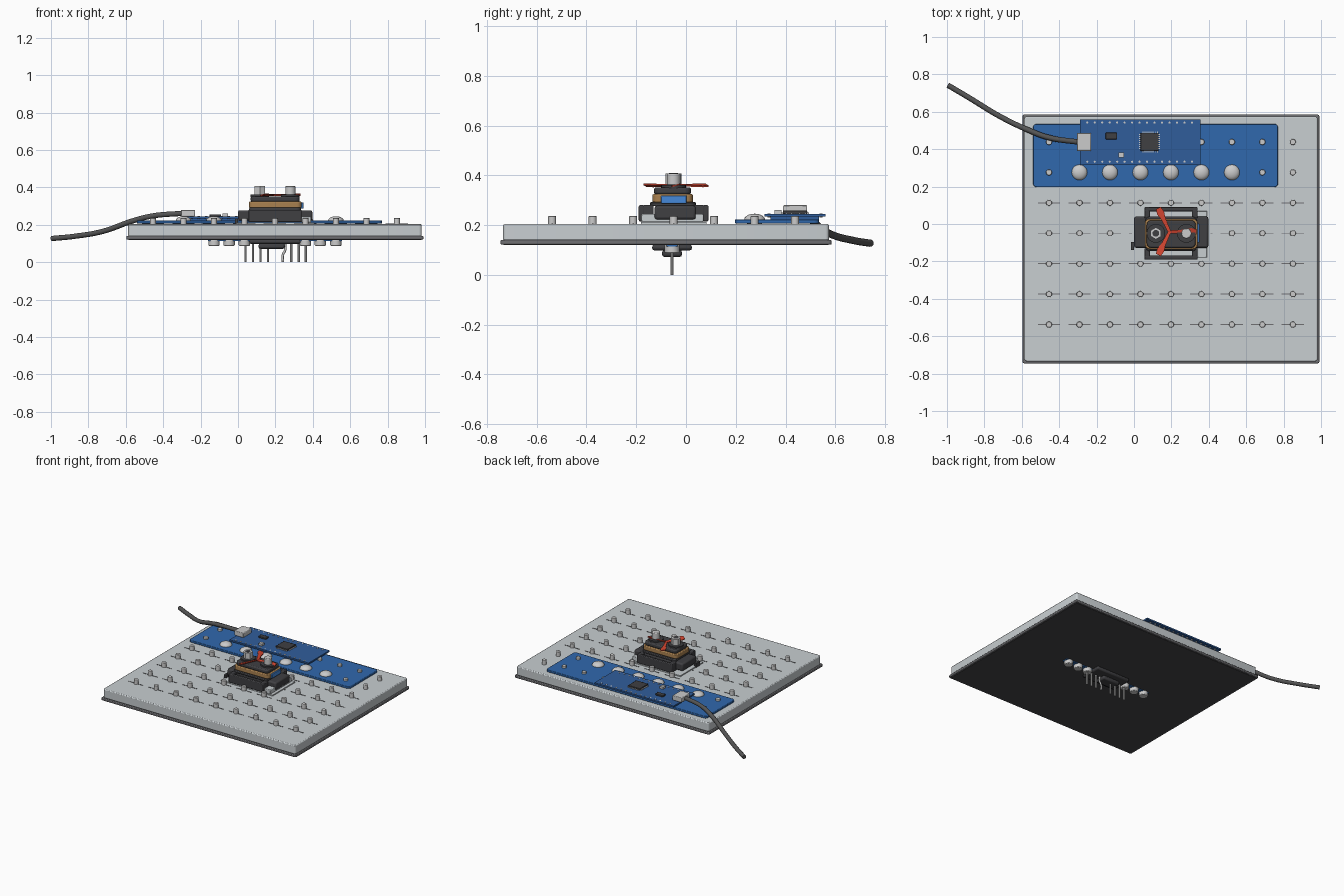
import bpy, bmesh, math
from mathutils import Matrix, Vector

if "Cube" in bpy.data.objects:
    bpy.data.objects.remove(bpy.data.objects["Cube"])

MATS = {}
COL = {"light": (0.58, 0.62, 0.64), "dark": (0.05, 0.05, 0.055), "rim": (0.16, 0.16, 0.17),
       "blue": (0.03, 0.14, 0.42), "pcb": (0.03, 0.11, 0.33), "tan": (0.40, 0.22, 0.08),
       "red": (0.65, 0.06, 0.03), "cable": (0.09, 0.09, 0.09), "metal": (0.55, 0.55, 0.55),
       "under": (0.06, 0.06, 0.065), "sky": (0.06, 0.25, 0.7)}


def mat(key):
    if key not in MATS:
        MATS[key] = bpy.data.materials.new(key)
        MATS[key].diffuse_color = (*COL[key], 1)
    return MATS[key]


def finish(name, bm, color, bevel=0.0, segs=2):
    me = bpy.data.meshes.new(name)
    bmesh.ops.recalc_face_normals(bm, faces=bm.faces)
    bm.to_mesh(me)
    bm.free()
    ob = bpy.data.objects.new(name, me)
    bpy.context.collection.objects.link(ob)
    me.materials.append(mat(color))
    if bevel:
        m = ob.modifiers.new("bevel", "BEVEL")
        m.width, m.segments = bevel, segs
    bpy.ops.object.select_all(action="DESELECT")
    ob.select_set(True)
    bpy.context.view_layer.objects.active = ob
    bpy.ops.object.shade_smooth_by_angle(angle=math.radians(35))
    return ob


def boxes(name, items, color, bevel=0.0):
    """Each item is x0, x1, y0, y1, z0, z1."""
    bm = bmesh.new()
    for x0, x1, y0, y1, z0, z1 in items:
        m = Matrix.Translation(((x0 + x1) / 2, (y0 + y1) / 2, (z0 + z1) / 2))
        bmesh.ops.create_cube(bm, size=1, matrix=m @ Matrix.Diagonal((x1 - x0, y1 - y0, z1 - z0, 1)))
    return finish(name, bm, color, bevel)


def pegs(name, points, r, z0, z1, color, top=None, n=16, bevel=0.0):
    bm = bmesh.new()
    for x, y in points:
        bmesh.ops.create_cone(bm, cap_ends=True, segments=n, radius1=r, radius2=r if top is None else top,
                              depth=z1 - z0, matrix=Matrix.Translation((x, y, (z0 + z1) / 2)))
    return finish(name, bm, color, bevel)


def slab(name, x0, x1, y0, y1, z0, z1, r, color, bevel=0.0):
    """Plate with rounded corners in plan."""
    bm = bmesh.new()
    vs = []
    for k, (cx, cy) in enumerate([(x1 - r, y1 - r), (x0 + r, y1 - r), (x0 + r, y0 + r), (x1 - r, y0 + r)]):
        for i in range(5):
            a = math.pi / 2 * (k + i / 4)
            vs.append(bm.verts.new((cx + r * math.cos(a), cy + r * math.sin(a), z0)))
    f = bm.faces.new(vs)
    ext = bmesh.ops.extrude_face_region(bm, geom=[f])["geom"]
    bmesh.ops.translate(bm, vec=(0, 0, z1 - z0), verts=[v for v in ext if isinstance(v, bmesh.types.BMVert)])
    return finish(name, bm, color, bevel)


def tube(name, pts, r, color):
    cu = bpy.data.curves.new(name, "CURVE")
    cu.dimensions = "3D"
    cu.bevel_depth, cu.bevel_resolution, cu.use_fill_caps = r, 3, True
    sp = cu.splines.new("BEZIER")
    sp.bezier_points.add(len(pts) - 1)
    for b, p in zip(sp.bezier_points, pts):
        b.co = p
        b.handle_left_type = b.handle_right_type = "AUTO"
    ob = bpy.data.objects.new(name, cu)
    bpy.context.collection.objects.link(ob)
    cu.materials.append(mat(color))
    return ob


MX, MY = 0.197, -0.05          # motor centre
XS = [-0.4545 + 0.163 * i for i in range(9)]
YS = [0.4385 - 0.1627 * j for j in range(7)]

# Base board: dark skirt, light plate, underside
slab("board_skirt", -0.597, 0.992, -0.745, 0.585, 0.122, 0.14, 0.012, "rim", 0.004)
slab("board_plate", -0.587, 0.982, -0.735, 0.575, 0.138, 0.204, 0.015, "light", 0.006)
boxes("board_underside", [(-0.585, 0.98, -0.733, 0.573, 0.12, 0.124)], "under")

# Board pegs and the small ridges beside them
in_blue = {(0, 0), (7, 0), (5, 0), (6, 0), (0, 1), (7, 1)}
free, ridges = [], []
for i, x in enumerate(XS):
    for j, y in enumerate(YS):
        covered = j < 2 and i < 8
        if covered and (i, j) not in in_blue or (i, j) == (4, 3):
            continue
        free.append((x, y))
        if not covered and j > 1:
            ridges += [(x + s * 0.038 - 0.022, x + s * 0.038 + 0.022, y - 0.0025, y + 0.0025, 0.203, 0.206)
                       for s in (-1, 1)]
pegs("board_pegs", free, 0.016, 0.2, 0.237, "metal", bevel=0.003)
boxes("peg_ridges", ridges, "rim")

# Controller base with snap domes
slab("controller_base", -0.54, 0.77, 0.197, 0.535, 0.207, 0.223, 0.02, "blue", 0.003)
snap_pts = [(x, YS[1]) for x in XS[1:7]]
bm = bmesh.new()
for x, y in snap_pts:
    bmesh.ops.create_uvsphere(bm, u_segments=20, v_segments=10, radius=1,
                              matrix=Matrix.Translation((x, y, 0.222)) @ Matrix.Diagonal((0.042, 0.042, 0.024, 1)))
finish("snap_domes", bm, "metal")

# Circuit board, its pin rows and chips
boxes("pcb_spacer", [(-0.26, 0.33, 0.34, 0.535, 0.222, 0.235)], "pcb")
boxes("circuit_board", [(-0.29, 0.355, 0.315, 0.56, 0.234, 0.245)], "pcb")
pegs("pcb_pin_rows", [(-0.25 + 0.04 * i, y) for i in range(15) for y in (0.333, 0.542)],
     0.006, 0.23, 0.247, "metal", n=8)
boxes("chips", [(0.035, 0.132, 0.39, 0.487, 0.244, 0.258), (-0.152, -0.09, 0.453, 0.488, 0.244, 0.256)], "dark", 0.003)
legs = [(0.045 + 0.011 * i, 0.05 + 0.011 * i, 0.382, 0.495, 0.244, 0.25) for i in range(8)]
legs += [(0.027, 0.14, 0.40 + 0.011 * i, 0.405 + 0.011 * i, 0.244, 0.25) for i in range(8)]
boxes("chip_legs", legs, "metal")
boxes("small_button", [(-0.082, -0.053, 0.355, 0.383, 0.244, 0.26)], "metal")

# Plug and cable
boxes("cable_plug", [(-0.305, -0.23, 0.39, 0.487, 0.245, 0.28)], "metal", 0.004)
tube("cable", [(-0.29, 0.437, 0.262), (-0.455, 0.462, 0.248), (-0.56, 0.50, 0.222), (-0.72, 0.577, 0.166),
               (-0.88, 0.674, 0.138), (-0.995, 0.742, 0.127)], 0.0145, "cable")

# Motor unit: pale tray, black base with slotted side frames
boxes("motor_tray", [(-0.012, 0.408, -0.18, 0.083, 0.203, 0.212)], "light")
boxes("motor_tray_ends", [(x, x + 0.05, -0.18, 0.07, 0.212, 0.244) for x in (0.34,)], "light", 0.004)
boxes("motor_base", [(0.0, 0.397, -0.127, 0.04, 0.222, 0.278)], "dark", 0.01)
frame = []
for s in (-1, 1):
    for a, b, c, d in [(0.118, 0.14, 0.055, 0.34), (0.08, 0.125, 0.055, 0.085), (0.08, 0.125, 0.31, 0.34)]:
        y0, y1 = sorted((MY + s * a, MY + s * b))
        frame.append((c, d, y0, y1, 0.215, 0.28))
boxes("motor_side_frames", frame, "dark", 0.005)
boxes("motor_clip", [(-0.017, 0.0, -0.14, -0.095, 0.205, 0.235)], "dark")

# Motor body layers
slab("motor_lower_body", 0.06, 0.337, -0.145, 0.04, 0.276, 0.292, 0.025, "dark", 0.004)
slab("motor_tan_band", 0.058, 0.34, -0.135, 0.028, 0.29, 0.325, 0.025, "tan", 0.006)
boxes("motor_terminal", [(0.325, 0.35, -0.10, 0.002, 0.287, 0.319)], "sky", 0.003)
slab("motor_upper_body", 0.068, 0.33, -0.128, 0.02, 0.323, 0.352, 0.025, "dark", 0.008)

# Three-bladed propeller, slightly twisted
bm = bmesh.new()
hub = Vector((0.19, -0.042, 0.357))
for tip, tz in [((0.13, 0.085), 0), ((0.13, -0.165), 0), ((0.335, -0.042), 0)]:
    d = Vector((tip[0] - hub.x, tip[1] - hub.y, 0))
    n = Vector((-d.y, d.x, 0)).normalized()
    pts = [hub + d * t + n * w + Vector((0, 0, w * 0.25)) for t, w in
           [(0, -0.008), (0.55, -0.012), (0.8, -0.02), (1, -0.014), (1, 0.014), (0.8, 0.02), (0.55, 0.012), (0, 0.008)]]
    lo = [bm.verts.new(p) for p in pts]
    f = bm.faces.new(lo)
    g = bmesh.ops.extrude_face_region(bm, geom=[f])["geom"]
    bmesh.ops.translate(bm, vec=(0, 0, 0.006), verts=[v for v in g if isinstance(v, bmesh.types.BMVert)])
finish("propeller", bm, "red")

# Bolts on top
ends = [(0.117, MY), (0.28, MY)]
pegs("bolt_collars", ends, 0.05, 0.345, 0.362, "dark", n=20)
pegs("hex_nut", ends[:1], 0.032, 0.36, 0.408, "metal", n=6)
pegs("hex_nut_hole", ends[:1], 0.018, 0.405, 0.409, "dark")
pegs("round_post", ends[1:], 0.027, 0.36, 0.408, "metal", n=20, bevel=0.004)

# Underside: socket, studs, thin strip and pins
UY = -0.056
boxes("under_strip", [(-0.16, 0.555, UY - 0.022, UY + 0.022, 0.114, 0.121)], "blue")
pegs("under_studs", [(x, UY) for x in (-0.128, -0.047, 0.034, 0.36, 0.44, 0.523)], 0.03, 0.088, 0.121, "metal",
     n=20, bevel=0.004)
boxes("under_socket", [(0.06, 0.335, UY - 0.08, UY + 0.08, 0.098, 0.122),
                       (0.11, 0.25, UY - 0.04, UY + 0.04, 0.072, 0.1)], "dark", 0.01)
pegs("under_pins", [(x, UY) for x in (0.04, 0.08, 0.12, 0.16, 0.285, 0.325, 0.363)], 0.0065, 0.0, 0.1, "metal", n=10)
tube("bent_pin", [(0.24, UY, 0.0), (0.24, UY, 0.04), (0.252, UY, 0.065), (0.252, UY, 0.1)], 0.0065, "metal")

for m in bpy.data.materials:
    if m.users and not m.is_grease_pencil:
        m.use_nodes = True
        m.node_tree.nodes["Principled BSDF"].inputs["Base Color"].default_value = m.diffuse_color
